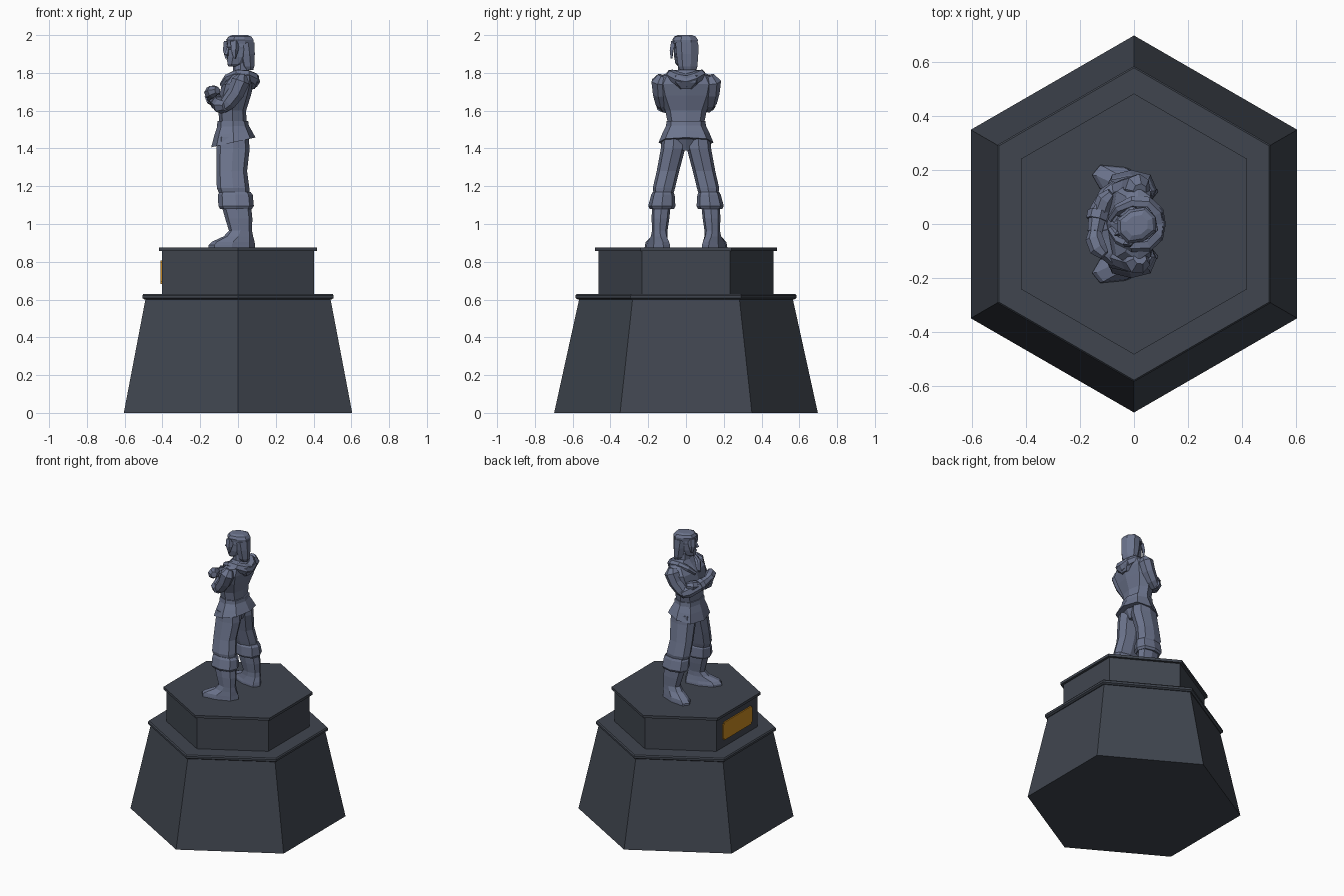
import bpy, bmesh, math
from mathutils import Vector, Matrix


def material(name, rgb):
    m = bpy.data.materials.new(name)
    m.diffuse_color = (*rgb, 1)
    return m


STONE = material("dark stone", (0.051, 0.060, 0.078))
STATUE = material("blue grey metal", (0.150, 0.175, 0.265))
GOLD = material("gold plate", (0.58, 0.25, 0.015))


def loft(name, rings, mat, matrix=None):
    """Skin a list of equal-length point rings and cap both ends."""
    bm = bmesh.new()
    vs = [[bm.verts.new(p) for p in r] for r in rings]
    n = len(vs[0])
    for a, b in zip(vs, vs[1:]):
        for i in range(n):
            j = (i + 1) % n
            bm.faces.new((a[i], a[j], b[j], b[i]))
    bm.faces.new(vs[0][::-1])
    bm.faces.new(vs[-1])
    if matrix:
        bm.transform(matrix)
    bmesh.ops.recalc_face_normals(bm, faces=bm.faces)
    me = bpy.data.meshes.new(name)
    bm.to_mesh(me)
    bm.free()
    me.materials.append(mat)
    ob = bpy.data.objects.new(name, me)
    bpy.context.collection.objects.link(ob)
    return ob


def ring(z, x0, x1, y0, y1, n=8, tilt=0, shear=0, power=0.8):
    """Rounded-square horizontal ring filling the given x and y range."""
    cx, cy, rx, ry = (x0 + x1) / 2, (y0 + y1) / 2, (x1 - x0) / 2, (y1 - y0) / 2
    pts = []
    for i in range(n):
        a = math.tau * i / n
        c, s = math.cos(a), math.sin(a)
        x = cx + rx * math.copysign(abs(c) ** power, c)
        y = cy + ry * math.copysign(abs(s) ** power, s)
        pts.append((x, y + shear * (x - cx), z + tilt * (x - cx)))
    return pts


def sym(z, x0, x1, hy, **k):
    return ring(z, x0, x1, -hy, hy, **k)


def tube(name, path, mat, n=7):
    """Limb along points (x, y, z, radius) with a carried normal."""
    P = [Vector(p[:3]) for p in path]
    nrm = Vector((0.3, 0.2, 1))
    rings = []
    for i, p in enumerate(path):
        t = (P[min(i + 1, len(P) - 1)] - P[max(i - 1, 0)]).normalized()
        nrm = (nrm - t * nrm.dot(t)).normalized()
        b = t.cross(nrm)
        rings.append([P[i] + p[3] * (nrm * math.cos(math.tau * k / n) + b * math.sin(math.tau * k / n))
                      for k in range(n)])
    return loft(name, rings, mat)


# Hexagonal pedestal, corners on the y axis
def hexagon(r, z):
    return [(r * math.sin(math.tau * i / 6), r * math.cos(math.tau * i / 6), z) for i in range(6)]


for name, prof in {
    "pedestal_lower": [(0.698, 0), (0.565, 0.605)],
    "pedestal_ledge": [(0.572, 0.600), (0.585, 0.608), (0.585, 0.622), (0.578, 0.630)],
    "pedestal_upper": [(0.464, 0.625), (0.464, 0.86)],
    "pedestal_cap": [(0.483, 0.857), (0.483, 0.875)],
}.items():
    loft(name, [hexagon(r, z) for r, z in prof], STONE)

# Plaque with notched corners on the -x face
w, h, c = 0.165, 0.063, 0.012
corner = [(w, h - c), (w - c, h - c), (w - c, h)]
outline = (corner + [(-a, b) for a, b in corner[::-1]]
           + [(-a, -b) for a, b in corner] + [(a, -b) for a, b in corner[::-1]])
loft("plaque", [[(x, a, 0.745 + b) for a, b in outline] for x in (-0.401, -0.4105)], GOLD)

# Torso, belt and flared tunic skirt
loft("torso", [
    sym(1.53, -0.100, 0.045, 0.095), sym(1.60, -0.103, 0.043, 0.110),
    sym(1.68, -0.100, 0.068, 0.145), sym(1.74, -0.085, 0.083, 0.160),
    sym(1.785, -0.045, 0.075, 0.135), sym(1.815, -0.025, 0.055, 0.060)], STATUE)
loft("belt", [sym(1.515, -0.112, 0.058, 0.106), sym(1.545, -0.108, 0.054, 0.103)], STATUE)
loft("tunic_skirt", [
    sym(1.432, -0.142, 0.093, 0.145, tilt=0.22), sym(1.48, -0.125, 0.075, 0.125, tilt=0.1),
    sym(1.53, -0.105, 0.052, 0.100)], STATUE)
loft("hips", [sym(1.39, -0.085, 0.035, 0.04), sym(1.45, -0.11, 0.06, 0.115)], STATUE)

# Legs, boot cuffs, boots, arms: one pass per side
for s, side in ((-1, "right"), (1, "left")):
    def leg(z, x0, x1, a, b, shear=0):
        return ring(z, x0, x1, min(s * a, s * b), max(s * a, s * b), shear=-s * shear)

    loft(side + "_leg", [
        leg(1.46, -0.105, 0.055, 0.0, 0.128), leg(1.40, -0.115, 0.062, 0.004, 0.133),
        leg(1.28, -0.115, 0.048, 0.036, 0.155), leg(1.19, -0.112, 0.060, 0.058, 0.176),
        leg(1.15, -0.095, 0.060, 0.07, 0.17)], STATUE)
    loft(side + "_boot_cuff", [
        leg(1.17, -0.098, 0.066, 0.068, 0.176), leg(1.155, -0.106, 0.078, 0.060, 0.184),
        leg(1.095, -0.104, 0.084, 0.056, 0.200), leg(1.08, -0.095, 0.074, 0.064, 0.192)], STATUE)
    loft(side + "_boot", [
        leg(1.09, -0.085, 0.070, 0.082, 0.180), leg(1.03, -0.068, 0.076, 0.088, 0.182),
        leg(0.965, -0.048, 0.074, 0.098, 0.180), leg(0.935, -0.075, 0.080, 0.098, 0.186, 0.1),
        leg(0.905, -0.140, 0.088, 0.098, 0.204, 0.25), leg(0.888, -0.155, 0.090, 0.094, 0.208, 0.25),
        leg(0.873, -0.155, 0.090, 0.092, 0.210, 0.25)], STATUE)
    tube(side + "_upper_arm", [
        (0.022, s * 0.125, 1.785, 0.026), (0.015, s * 0.136, 1.755, 0.050),
        (-0.010, s * 0.132, 1.695, 0.046), (-0.048, s * 0.122, 1.645, 0.042),
        (-0.085, s * 0.112, 1.612, 0.030)], STATUE)

# Crossed forearms with sleeve rolls and fists
for side, s, dz, dx in (("right", -1, 0.0, 0.012), ("left", 1, 0.026, -0.014)):
    tube(side + "_forearm", [
        (-0.062, s * 0.140, 1.625, 0.028), (-0.090, s * 0.105, 1.625 + dz / 2, 0.042),
        (-0.118 + dx, s * 0.04, 1.640 + dz, 0.037), (-0.130 + dx, s * -0.03, 1.660 + dz, 0.028)], STATUE)
    tube(side + "_sleeve_roll", [
        (-0.117 + dx, s * 0.045, 1.640 + dz, 0.041), (-0.124 + dx, s * 0.015, 1.648 + dz, 0.040)], STATUE)
    tube(side + "_hand", [
        (-0.130 + dx, s * -0.02, 1.658 + dz, 0.022), (-0.132 + dx, s * -0.055, 1.668 + dz, 0.034),
        (-0.118 + dx, s * -0.092, 1.676 + dz, 0.034), (-0.095 + dx, s * -0.115, 1.682 + dz, 0.020)], STATUE)

# Hood lying around the neck and hanging at the back
half = [(-0.085, 0.018, 1.735, 0.014), (-0.055, 0.058, 1.775, 0.020), (-0.005, 0.080, 1.795, 0.024),
        (0.045, 0.076, 1.788, 0.030), (0.075, 0.042, 1.770, 0.036)]
tube("hood", half + [(0.080, 0, 1.758, 0.038)] + [(x, -y, z, r) for x, y, z, r in half[::-1]], STATUE)
loft("hood_tip", [sym(1.715, 0.055, 0.088, 0.03), sym(1.75, 0.04, 0.112, 0.07),
                  sym(1.785, 0.03, 0.112, 0.075)], STATUE)
loft("neck", [sym(1.78, -0.03, 0.058, 0.045), sym(1.87, -0.022, 0.05, 0.04)], STATUE)

# Head, modelled facing -x and then turned towards -y
turn = Matrix.Translation((0.008, -0.006, 0)) @ Matrix.Rotation(math.radians(24), 4, "Z")
loft("head", [
    sym(1.833, -0.062, -0.02, 0.018), sym(1.848, -0.070, 0.030, 0.038),
    sym(1.885, -0.070, 0.055, 0.050), sym(1.925, -0.064, 0.062, 0.054),
    sym(1.938, -0.072, 0.062, 0.055), sym(1.975, -0.066, 0.062, 0.052)], STATUE, turn)
loft("nose", [sym(1.890, -0.075, -0.06, 0.010, n=4), sym(1.897, -0.090, -0.06, 0.011, n=4),
              sym(1.935, -0.072, -0.06, 0.006, n=4)], STATUE, turn)
loft("mouth", [sym(1.864, -0.073, -0.05, 0.016, n=4), sym(1.874, -0.076, -0.05, 0.016, n=4)], STATUE, turn)
loft("hair_top", [
    sym(1.955, -0.070, 0.078, 0.062), sym(1.975, -0.074, 0.078, 0.064),
    sym(1.992, -0.062, 0.066, 0.054), sym(2.0, -0.040, 0.045, 0.036)], STATUE, turn)
loft("hair_back", [
    sym(1.815, 0.018, 0.070, 0.046), sym(1.835, 0.002, 0.076, 0.056),
    sym(1.90, -0.018, 0.079, 0.063), sym(1.96, -0.035, 0.079, 0.064)], STATUE, turn)
for s in (-1, 1):
    # Front hair locks beside the face
    loft("hair_lock", [
        ring(1.875, -0.058, -0.046, s * 0.054 - 0.005, s * 0.054 + 0.005, n=4),
        ring(1.92, -0.072, -0.030, s * 0.054 - 0.011, s * 0.054 + 0.011, n=4),
        ring(1.97, -0.072, -0.020, s * 0.042 - 0.016, s * 0.042 + 0.016, n=4)], STATUE, turn)
